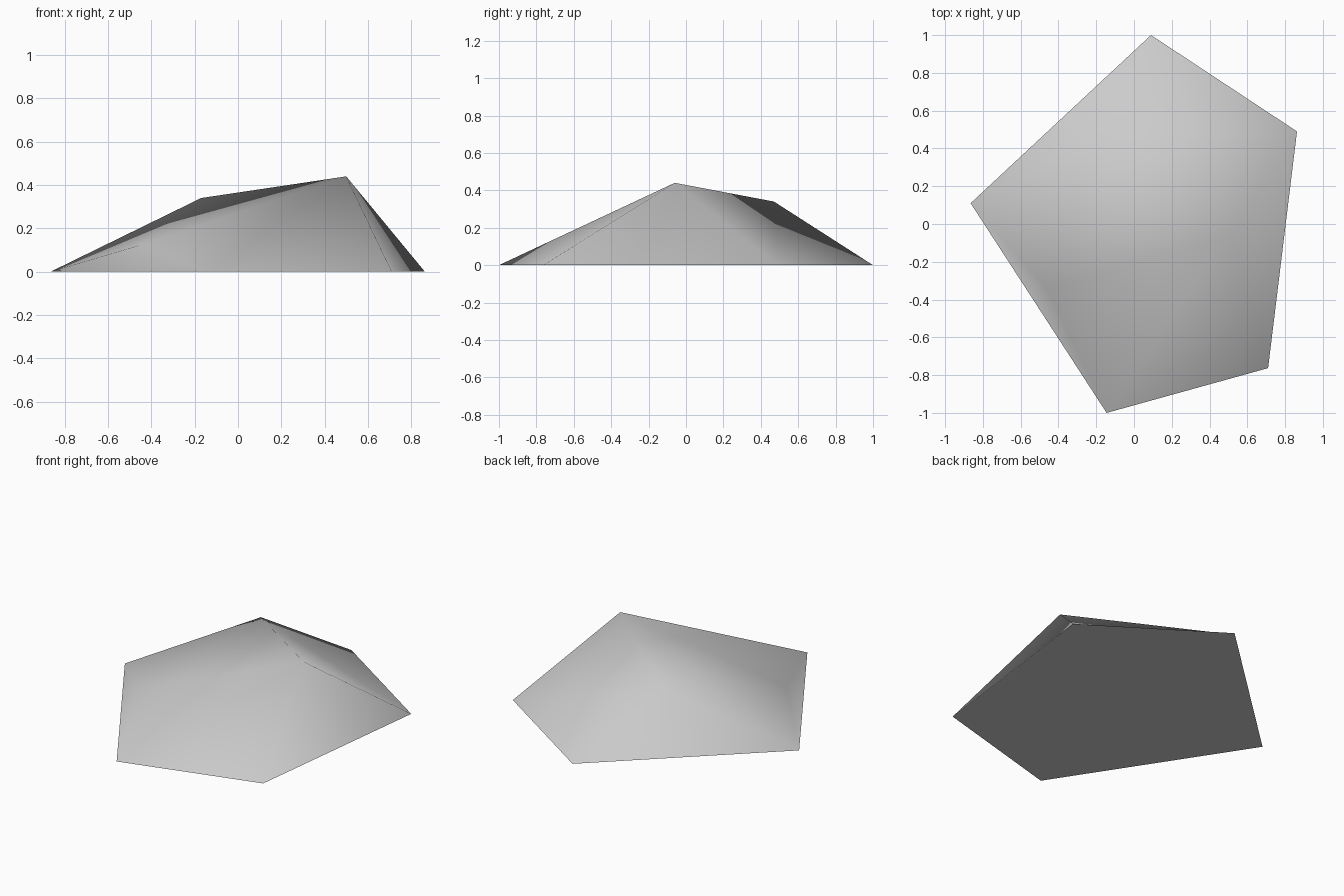
import bpy, bmesh

cube = bpy.data.objects.get("Cube")
if cube:
    bpy.data.objects.remove(cube, do_unlink=True)

# Stone colour
stone = bpy.data.materials.new("stone_grey")
stone.use_nodes = True
grey = (0.6, 0.6, 0.6, 1)
stone.diffuse_color = grey
bsdf = next(n for n in stone.node_tree.nodes if n.type == 'BSDF_PRINCIPLED')
bsdf.inputs["Base Color"].default_value = grey
bsdf.inputs["Roughness"].default_value = 0.9

# Five-sided footprint, two summits and a low bulge on one flank
bm = bmesh.new()
footprint = [(0.09, 1.0), (-0.865, 0.11), (-0.145, -1.0), (0.71, -0.763), (0.863, 0.49)]
back, left, front, right, far = base = [bm.verts.new((x, y, 0)) for x, y in footprint]
peak = bm.verts.new((0.50, -0.06, 0.44))
shoulder = bm.verts.new((-0.17, 0.47, 0.34))
bulge = bm.verts.new((-0.46, -0.34, 0.12))

# Sloping sides
for tri in [(back, left, shoulder), (left, bulge, shoulder), (bulge, peak, shoulder),
            (left, front, bulge), (bulge, front, peak), (front, right, peak),
            (right, far, peak), (far, shoulder, peak), (far, back, shoulder)]:
    bm.faces.new(tri).smooth = True

# Flat underside with a crisp rim
under = bm.faces.new(base[::-1])
for edge in under.edges:
    edge.smooth = False
bm.normal_update()

mesh = bpy.data.meshes.new("rock")
bm.to_mesh(mesh)
bm.free()
mesh.materials.append(stone)
rock = bpy.data.objects.new("rock", mesh)
bpy.context.collection.objects.link(rock)
